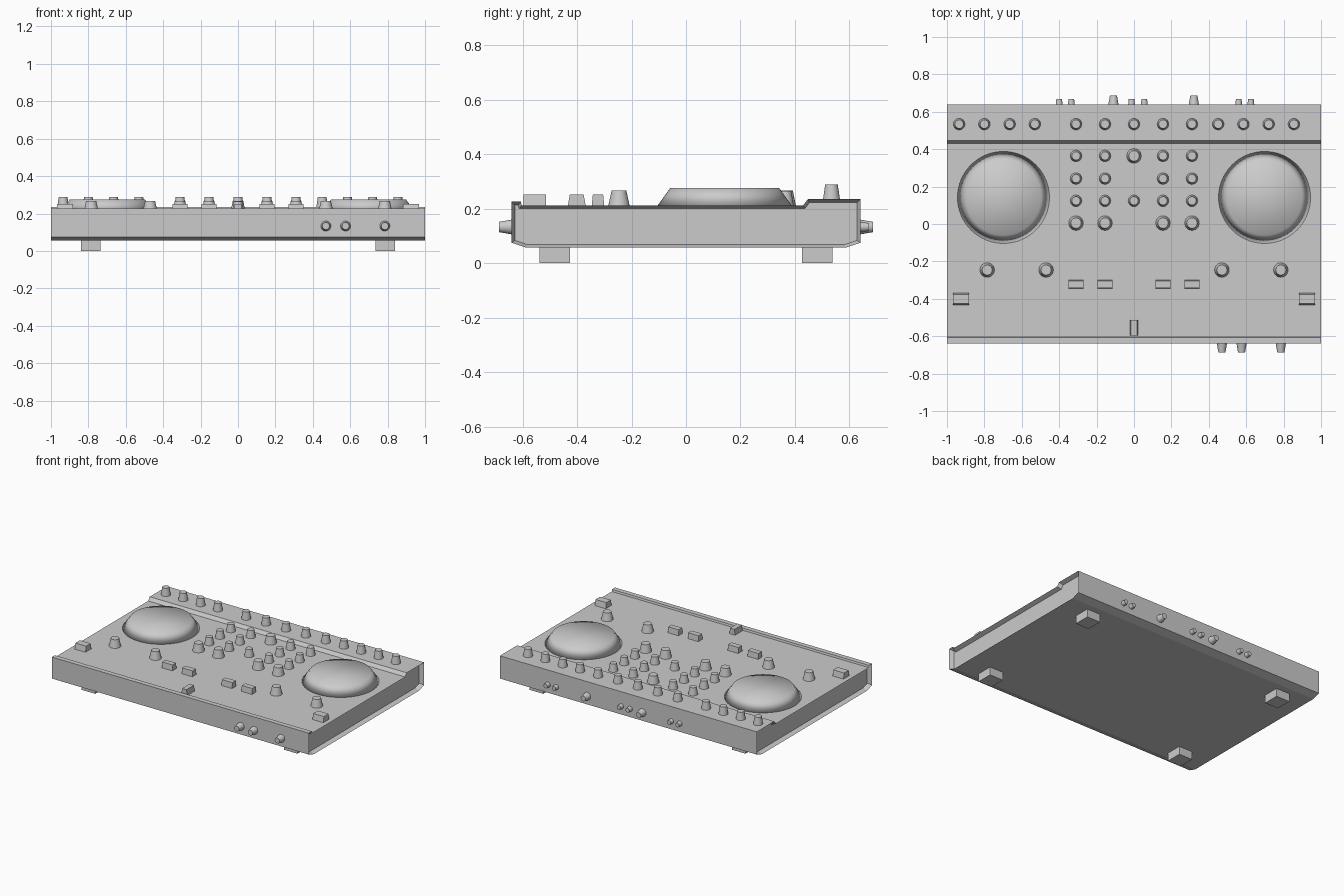
import bpy, bmesh, math
from mathutils import Vector, Matrix

if "Cube" in bpy.data.objects:
    bpy.data.objects.remove(bpy.data.objects["Cube"])

TOP, REAR_TOP = 0.212, 0.235


def finish(name, bm, smooth=None):
    bmesh.ops.recalc_face_normals(bm, faces=bm.faces)
    me = bpy.data.meshes.new(name)
    bm.to_mesh(me)
    bm.free()
    ob = bpy.data.objects.new(name, me)
    bpy.context.collection.objects.link(ob)
    if smooth is not None:
        for p in me.polygons:
            p.use_smooth = True
        if smooth < 180:
            me.set_sharp_from_angle(angle=math.radians(smooth))
    return ob


def knob(name, base, r1, r2, height, direction=(0, 0, 1), seg=24, smooth=40):
    # tapered round control standing on `base`, sunk slightly into the body
    d = Vector(direction)
    bm = bmesh.new()
    rot = Vector((0, 0, 1)).rotation_difference(d).to_matrix().to_4x4()
    mat = Matrix.Translation(Vector(base) + d * (height / 2)) @ rot
    bmesh.ops.create_cone(bm, cap_ends=True, segments=seg, radius1=r1,
                          radius2=r2, depth=height, matrix=mat)
    return finish(name, bm, smooth)


def block(name, x, y, z0, z1, sx, sy, tx=1.0, ty=1.0):
    # box whose top is scaled by tx, ty
    bm = bmesh.new()
    bmesh.ops.create_cube(bm, size=1)
    for v in bm.verts:
        up = v.co.z > 0
        v.co = (x + v.co.x * sx * (tx if up else 1),
                y + v.co.y * sy * (ty if up else 1), z1 if up else z0)
    return finish(name, bm)


# body: side profile (y, z) extruded along x, with recessed end panels
profile = [(-0.64, 0.075), (-0.585, 0.057), (0.585, 0.057), (0.64, 0.075),
           (0.64, REAR_TOP), (0.447, REAR_TOP), (0.43, TOP),
           (-0.603, TOP), (-0.606, 0.226), (-0.64, 0.226)]
bm = bmesh.new()
face = bm.faces.new([bm.verts.new((-1, y, z)) for y, z in profile])
ext = bmesh.ops.extrude_face_region(bm, geom=[face], use_keep_orig=True)
bmesh.ops.translate(bm, vec=(2, 0, 0),
                    verts=[g for g in ext["geom"] if isinstance(g, bmesh.types.BMVert)])
bmesh.ops.recalc_face_normals(bm, faces=bm.faces)
for end in [f for f in bm.faces if abs(f.normal.x) > 0.9]:
    bmesh.ops.inset_region(bm, faces=[end], thickness=0.012, use_even_offset=True)
    for v in end.verts:
        v.co.x *= 0.97
finish("body", bm)

# mirrored parts: feet, platters, deck knobs, faders
for s, side in ((-1, "left"), (1, "right")):
    for y in (-0.482, 0.482):
        block(f"foot_{side}", s * 0.787, y, 0, 0.065, 0.106, 0.113)
    knob(f"platter_{side}", (s * 0.698, 0.142, TOP), 0.246, 0.2, 0.064, seg=64, smooth=180)
    for x in (0.47, 0.785):
        knob(f"deck_knob_{side}", (s * x, -0.246, TOP), 0.039, 0.027, 0.055)
    for x in (0.155, 0.31):
        block(f"channel_fader_{side}", s * x, -0.323, TOP, 0.252, 0.082, 0.046, ty=0.82)
    block(f"pitch_fader_{side}", s * 0.925, -0.401, TOP, 0.252, 0.084, 0.065, ty=0.78)
block("crossfader", 0, -0.555, TOP, 0.252, 0.044, 0.083, tx=0.78)

# mixer knobs in the middle
for row, y in enumerate((0.364, 0.243, 0.124, 0.005)):
    for x in (-0.31, -0.155, 0, 0.155, 0.31):
        if x == 0 and row in (1, 3):
            continue
        big = row == 3 or (x == 0 and row == 0)
        r = 0.039 if big else 0.031
        knob("mixer_knob", (x, y, TOP), r, r * 0.72, 0.055 if big else 0.053)

# effect knobs along the raised rear strip
for x in (-0.935, -0.8, -0.665, -0.53, -0.31, -0.155, 0, 0.155, 0.31,
          0.45, 0.585, 0.72, 0.855):
    knob("effect_knob", (x, 0.534, REAR_TOP), 0.031, 0.023, 0.054)

# front and rear sockets
for x in (0.47, 0.575, 0.785):
    knob("front_jack", (x, -0.64, 0.133), 0.027, 0.019, 0.046, (0, -1, 0))
for x in (-0.11, 0.32):
    knob("rear_jack", (x, 0.64, 0.133), 0.027, 0.019, 0.046, (0, 1, 0))
for x in (-0.4, -0.335, -0.013, 0.055, 0.56, 0.625):
    knob("rear_socket", (x, 0.64, 0.133), 0.018, 0.015, 0.029, (0, 1, 0))
